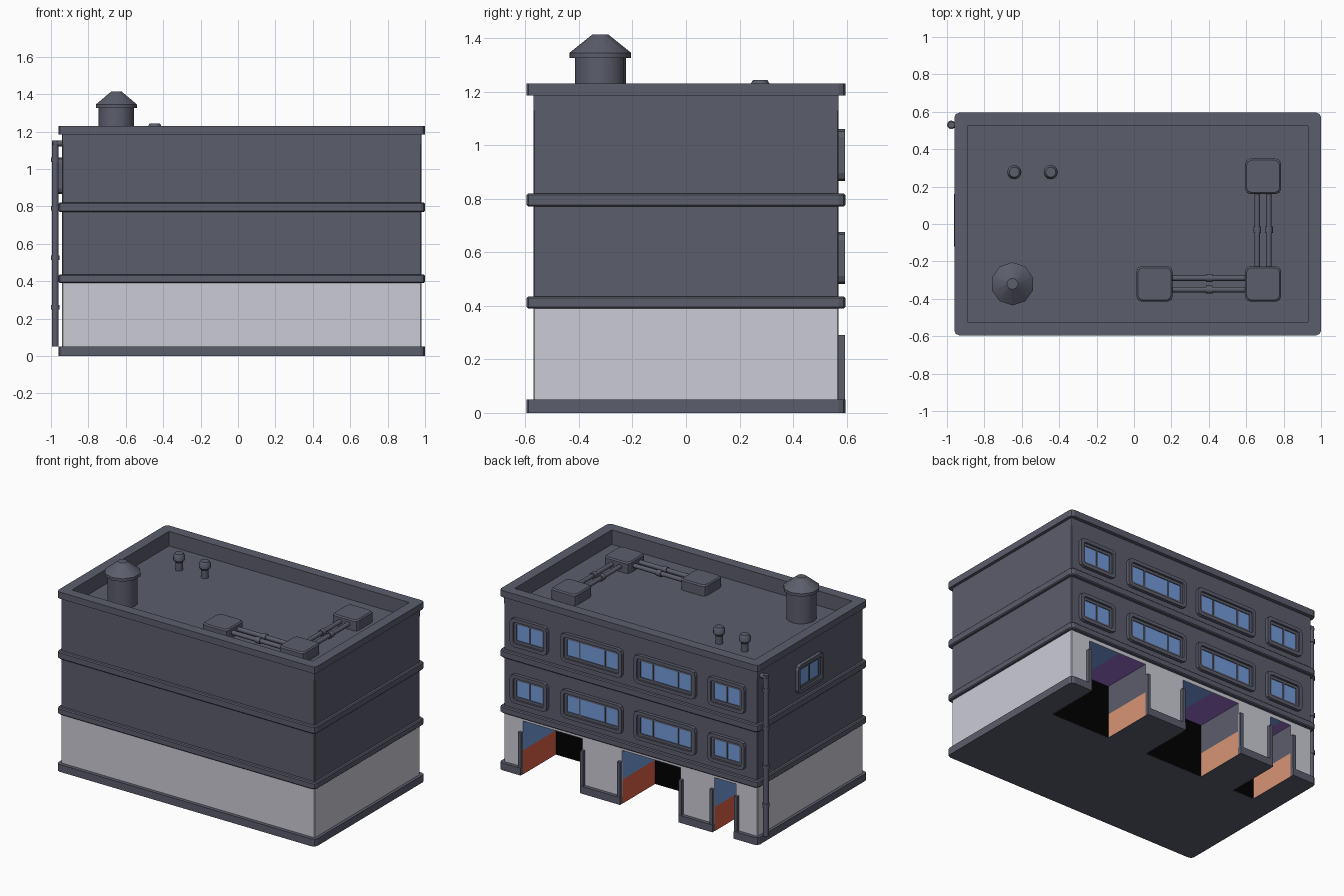
import bpy, bmesh, math
from mathutils import Matrix, Vector

if "Cube" in bpy.data.objects:
    bpy.data.objects.remove(bpy.data.objects["Cube"])


def material(name, rgb):
    m = bpy.data.materials.new(name)
    m.diffuse_color = (*rgb, 1)
    m.use_nodes = True
    m.node_tree.nodes["Principled BSDF"].inputs["Base Color"].default_value = m.diffuse_color
    return m


DARK = material("slate grey", (0.105, 0.11, 0.148))
LIGHT = material("pale grey", (0.60, 0.60, 0.665))
BLUE = material("glass blue", (0.17, 0.33, 0.70))
RED = material("brick red", (0.70, 0.115, 0.06))
ORANGE = material("soft orange", (0.69, 0.30, 0.18))
PURPLE = material("violet", (0.32, 0.16, 0.62))
BLACK = material("black", (0, 0, 0))


def finish(name, bm, mats, mtx=None, smooth=False, fix=True):
    if fix:
        bmesh.ops.recalc_face_normals(bm, faces=bm.faces)
    if mtx:
        bm.transform(mtx)
    me = bpy.data.meshes.new(name)
    bm.to_mesh(me)
    bm.free()
    for m in mats:
        me.materials.append(m)
    ob = bpy.data.objects.new(name, me)
    bpy.context.collection.objects.link(ob)
    if smooth:
        bpy.ops.object.select_all(action='DESELECT')
        ob.select_set(True)
        bpy.context.view_layer.objects.active = ob
        bpy.ops.object.shade_smooth_by_angle(angle=math.radians(40))
    return ob


def rrect(x0, x1, y0, y1, r, n=3):
    """Rounded rectangle, counter-clockwise from the +x +y corner."""
    pts = []
    for k, (cx, cy) in enumerate([(x1 - r, y1 - r), (x0 + r, y1 - r), (x0 + r, y0 + r), (x1 - r, y0 + r)]):
        for i in range(n):
            a = math.pi / 2 * (k + i / (n - 1))
            pts.append((cx + r * math.cos(a), cy + r * math.sin(a)))
    return pts


def loft(bm, loops, closed=False, caps=True):
    vs = [[bm.verts.new(p) for p in lp] for lp in loops]
    n = len(vs[0])
    pairs = list(zip(vs, vs[1:])) + ([(vs[-1], vs[0])] if closed else [])
    for a, b in pairs:
        for i in range(n):
            j = (i + 1) % n
            bm.faces.new((a[i], a[j], b[j], b[i]))
    if caps and not closed:
        bm.faces.new(vs[0][::-1])
        bm.faces.new(vs[-1])


def prism(name, plan, z0, z1, mat, mtx=None):
    bm = bmesh.new()
    loft(bm, [[(x, y, z) for x, y in plan] for z in (z0, z1)])
    return finish(name, bm, [mat], mtx)


def ring(name, outer, inner, z0, z1, mat, mtx=None, bevel=0.0):
    bm = bmesh.new()
    loft(bm, [[(x, y, z0) for x, y in outer], [(x, y, z1) for x, y in outer],
              [(x, y, z1) for x, y in inner], [(x, y, z0) for x, y in inner]], closed=True)
    return finish(name, bm, [mat], mtx)


def lathe(name, profile, mat, mtx, n=12):
    bm = bmesh.new()
    loft(bm, [[(r * math.sin(2 * math.pi * i / n), r * math.cos(2 * math.pi * i / n), z)
               for i in range(n)] for r, z in profile])
    return finish(name, bm, [mat], mtx, smooth=True)


def tube(name, a, b, r, mat=DARK):
    a, b = Vector(a), Vector(b)
    rot = (b - a).to_track_quat('Z', 'Y').to_matrix().to_4x4()
    return lathe(name, [(r, 0), (r, (b - a).length)], mat, Matrix.Translation(a) @ rot)


# Plans and rear openings
WX0, WX1, WY = -0.94, 0.98, 0.57
BX0, BX1, BY = -0.96, 1.0, 0.595
ROOF, DEEP = 1.13, 0.215
OPENINGS = [(0.386, 0.836), (-0.358, 0.084), (-0.778, -0.616)]


def notched(plan, y, n=3):
    cut = []
    for a, b in OPENINGS:
        cut += [(b, y), (b, DEEP), (a, DEEP), (a, y)]
    return plan[:n] + cut + plan[n:]


wall = rrect(WX0, WX1, -WY, WY, 0.004, 2)
band = rrect(BX0, BX1, -BY, BY, 0.025)

# Ground floor with notches, lintel, upper floors
prism("base_band", notched(band, BY), 0, 0.05, DARK)
prism("ground_floor_wall", notched(wall, WY, 2), 0.05, 0.365, LIGHT)
prism("lintel_wall", wall, 0.365, 0.39, LIGHT)
prism("upper_walls", wall, 0.43, ROOF, DARK)

# Floor bands with slightly eased edges
for k, (z0, z1) in enumerate([(0.39, 0.435), (0.77, 0.82)]):
    bm = bmesh.new()
    thin = rrect(BX0 + 0.006, BX1 - 0.006, -BY + 0.006, BY - 0.006, 0.022)
    loft(bm, [[(x, y, z) for x, y in p] for p, z in
              ((thin, z0), (band, z0 + 0.006), (band, z1 - 0.006), (thin, z1))])
    finish(f"floor_band_{k}", bm, [DARK])

# Parapet
hole = rrect(-0.89, 0.93, -0.525, 0.525, 0.004)
ring("parapet_cap", band, hole, 1.185, 1.23, DARK)
ring("parapet_wall", rrect(WX0, WX1, -WY, WY, 0.004), hole, ROOF, 1.185, DARK)

# Coloured lining of the openings
e, top, mid = 0.002, 0.363, 0.165
bm = bmesh.new()


def quad(pts, idx, normal):
    f = bm.faces.new([bm.verts.new(p) for p in pts])
    f.material_index = idx
    f.normal_update()
    if f.normal.dot(Vector(normal)) < 0:
        f.normal_flip()


for a, b in OPENINGS:
    y0, y1 = DEEP + e, WY
    for x, n, lo, hi in ((a + e, 1, 2, 3), (b - e, -1, 1, 0)):
        for z0, z1, idx in ((0, mid, lo), (mid, top, hi)):
            quad([(x, y0, z0), (x, y1, z0), (x, y1, z1), (x, y0, z1)], idx, (n, 0, 0))
    quad([(a, y0, 0), (b, y0, 0), (b, y0, top), (a, y0, top)], 5, (0, 1, 0))
    m = a + (b - a) * 0.47
    for x0, x1, idx in ((a, m, 4), (m, b, 0)):
        quad([(x0, y0, top), (x1, y0, top), (x1, y1, top), (x0, y1, top)], idx, (0, 0, -1))
finish("opening_lining", bm, [BLUE, RED, ORANGE, DARK, PURPLE, BLACK], fix=False)

# Door jambs beside each opening
for k, (a, b) in enumerate(OPENINGS):
    for s, x0 in (("a", a - 0.022), ("b", b)):
        prism(f"jamb_{k}{s}", [(x0, WY - 0.01), (x0 + 0.022, WY - 0.01), (x0 + 0.022, BY - 0.002),
                               (x0, BY - 0.002)], 0.04, 0.29, DARK)

# Windows: local x across, y up, z outward
BACK = Matrix(((-1, 0, 0, 0), (0, 0, 1, 0), (0, 1, 0, 0), (0, 0, 0, 1)))
LEFT = Matrix(((0, 0, -1, 0), (-1, 0, 0, 0), (0, 1, 0, 0), (0, 0, 0, 1)))


def window(name, loc, rot, w, splits):
    mtx = Matrix.Translation(loc) @ rot
    h = 0.195

    def box(d, r):
        return rrect(-w / 2 + d, w / 2 - d, -h / 2 + d, h / 2 - d, r)
    ring(name + "_frame", box(0, 0.03), box(0.024, 0.015), -0.005, 0.023, DARK, mtx)
    ring(name + "_sash", box(0.022, 0.012), box(0.042, 0.003), -0.005, 0.01, DARK, mtx)
    prism(name + "_glass", box(0.04, 0.003), -0.002, 0.004, BLUE, mtx)
    for i, s in enumerate(splits):
        x = (s - 0.5) * (w - 0.084)
        prism(f"{name}_mullion_{i}", rrect(x - 0.005, x + 0.005, -0.057, 0.057, 0.001, 2), 0, 0.009, DARK, mtx)


for row, z in enumerate((0.578, 0.963)):
    for col, (x, w) in enumerate([(0.78, 0.28), (0.305, 0.465), (-0.25, 0.465), (-0.715, 0.28)]):
        window(f"window_{row}_{col}", (x, WY, z), BACK, w, (0.25, 0.75) if w > 0.4 else (0.5,))
window("side_window", (WX0, 0.02, 0.963), LEFT, 0.28, (0.5,))

# Roof tank with conical cap
at = Matrix.Translation
lathe("tank_body", [(0.095, ROOF), (0.095, 1.33)], DARK, at((-0.65, -0.32, 0)), 16)
lathe("tank_cap", [(0.115, 1.325), (0.115, 1.345), (0.03, 1.413)], DARK, at((-0.65, -0.32, 0)), 10)

# Small roof vents
for k, x in enumerate((-0.64, -0.445)):
    lathe(f"roof_vent_{k}", [(0.024, ROOF), (0.024, 1.185), (0.038, 1.2), (0.038, 1.225), (0.027, 1.243)],
          DARK, at((x, 0.277, 0)))

# Roof units and the pipes joining them
for k, (x, y) in enumerate([(0.11, -0.32), (0.69, -0.32), (0.69, 0.255)]):
    bm = bmesh.new()
    loft(bm, [[(px, py, z) for px, py in rrect(x - 0.096 + d, x + 0.096 - d, y - 0.094 + d, y + 0.094 - d, 0.025)]
              for d, z in ((0, ROOF), (0, 1.195), (0.008, 1.203))])
    finish(f"roof_unit_{k}", bm, [DARK])
for k, o in enumerate((-0.031, 0.031)):
    tube(f"pipe_x_{k}", (0.18, -0.32 + o, 1.165), (0.62, -0.32 + o, 1.165), 0.015)
    tube(f"pipe_x_collar_{k}", (0.385, -0.32 + o, 1.165), (0.42, -0.32 + o, 1.165), 0.021)
    tube(f"pipe_y_{k}", (0.69 + o, -0.25, 1.165), (0.69 + o, 0.18, 1.165), 0.015)
    tube(f"pipe_y_collar_{k}", (0.69 + o, -0.048, 1.165), (0.69 + o, -0.013, 1.165), 0.021)

# Downpipe on the left wall
tube("downpipe", (-0.977, 0.53, 0.05), (-0.977, 0.53, 1.152), 0.018)
tube("downpipe_elbow", (-0.99, 0.53, 1.137), (-0.93, 0.53, 1.137), 0.016)
for k, z in enumerate((0.26, 0.525, 0.79, 1.05)):
    tube(f"downpipe_collar_{k}", (-0.977, 0.53, z - 0.012), (-0.977, 0.53, z + 0.012), 0.023)
